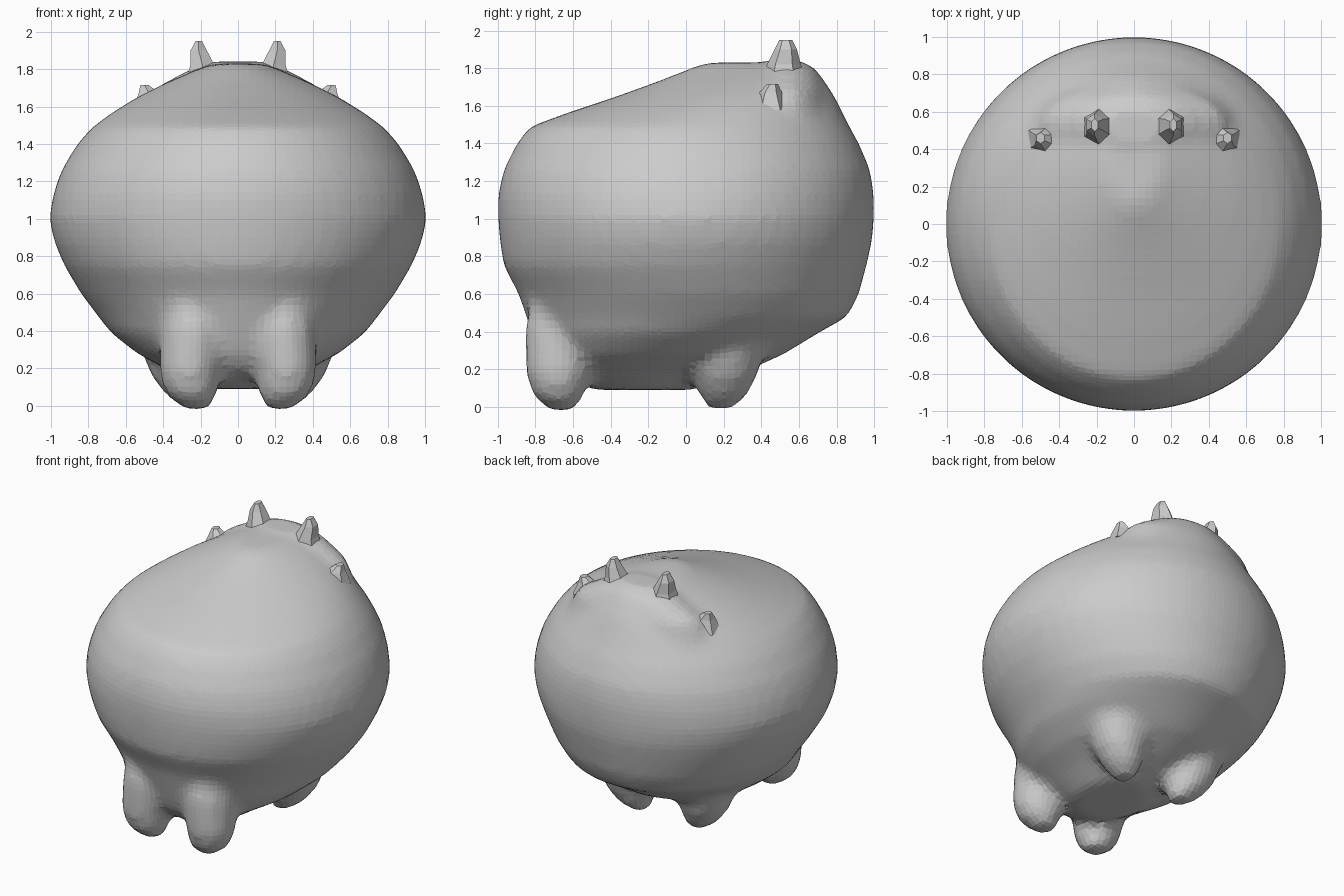
import bpy, bmesh
from math import sin, cos, pi


def loft(bm, rings, sides):
    """Skin a closed stack of rings: (cx, cy, z, rx, ry)."""
    loops = []
    for cx, cy, z, rx, ry in rings:
        loops.append([bm.verts.new((cx + rx * cos(2 * pi * (i + .5) / sides),
                                    cy + ry * sin(2 * pi * (i + .5) / sides), z))
                      for i in range(sides)])
    for a, b in zip(loops, loops[1:]):
        for i in range(sides):
            j = (i + 1) % sides
            bm.faces.new((a[i], a[j], b[j], b[i]))
    bm.faces.new(loops[0][::-1])
    bm.faces.new(loops[-1])


def finish(bm, name):
    bmesh.ops.recalc_face_normals(bm, faces=bm.faces)
    me = bpy.data.meshes.new(name)
    bm.to_mesh(me)
    bm.free()
    ob = bpy.data.objects.new(name, me)
    bpy.context.collection.objects.link(ob)
    return ob


# Body profile: height, front y, back y, half width
profile = [
    (.09, -.50, .05, .22), (.19, -.72, .32, .37), (.28, -.78, .52, .54),
    (.39, -.82, .70, .68), (.48, -.85, .86, .75), (.60, -.89, .92, .84),
    (.75, -.97, .96, .93), (.88, -.99, .99, .985), (1.0, -1.0, 1.0, 1.01), (1.13, -1.0, 1.0, .99),
    (1.26, -.97, .98, .945), (1.40, -.90, .92, .86), (1.49, -.83, .87, .78),
    (1.57, -.61, .83, .67), (1.65, -.37, .79, .54), (1.73, -.15, .74, .38),
    (1.79, 0, .69, .24), (1.83, .10, .60, .14)]
bm = bmesh.new()
loft(bm, [(0, (f + b) / 2, z, w, (b - f) / 2) for z, f, b, w in profile], 48)

# Four stubby legs, blended into the body
for s in (-1, 1):
    loft(bm, [(s * .22, -.66, -.02, .07, .07), (s * .25, -.68, .06, .14, .14),
              (s * .26, -.68, .18, .165, .175), (s * .24, -.66, .40, .18, .20),
              (s * .22, -.60, .75, .15, .2)], 12)
    loft(bm, [(s * .23, .18, -.01, .07, .07), (s * .27, .20, .06, .12, .13),
              (s * .30, .21, .16, .17, .17), (s * .32, .22, .40, .24, .24)], 12)

# Raised brow ridge carrying the horns
loft(bm, [(0, .5, 1.5, .58, .3), (0, .53, 1.68, .48, .22),
          (0, .54, 1.79, .28, .16), (0, .52, 1.84, .16, .10)], 24)

body = finish(bm, "body")
m = body.modifiers.new("blend", 'REMESH')
m.mode = 'VOXEL'
m.voxel_size = .04
m = body.modifiers.new("soften", 'SMOOTH')
m.factor = .5
m.iterations = 6

# Horns: a tall inner pair and a small outer pair
for s, side in ((-1, "left"), (1, "right")):
    bm = bmesh.new()
    loft(bm, [(s * .18, .52, 1.72, .12, .12), (s * .19, .52, 1.82, .075, .09),
              (s * .21, .53, 1.90, .05, .06), (s * .21, .53, 1.95, .02, .035)], 6)
    finish(bm, side + "_inner_horn")
    bm = bmesh.new()
    loft(bm, [(s * .46, .45, 1.58, .12, .10), (s * .475, .45, 1.67, .065, .06),
              (s * .50, .46, 1.715, .025, .03)], 6)
    finish(bm, side + "_outer_horn")

body.data.shade_flat()
